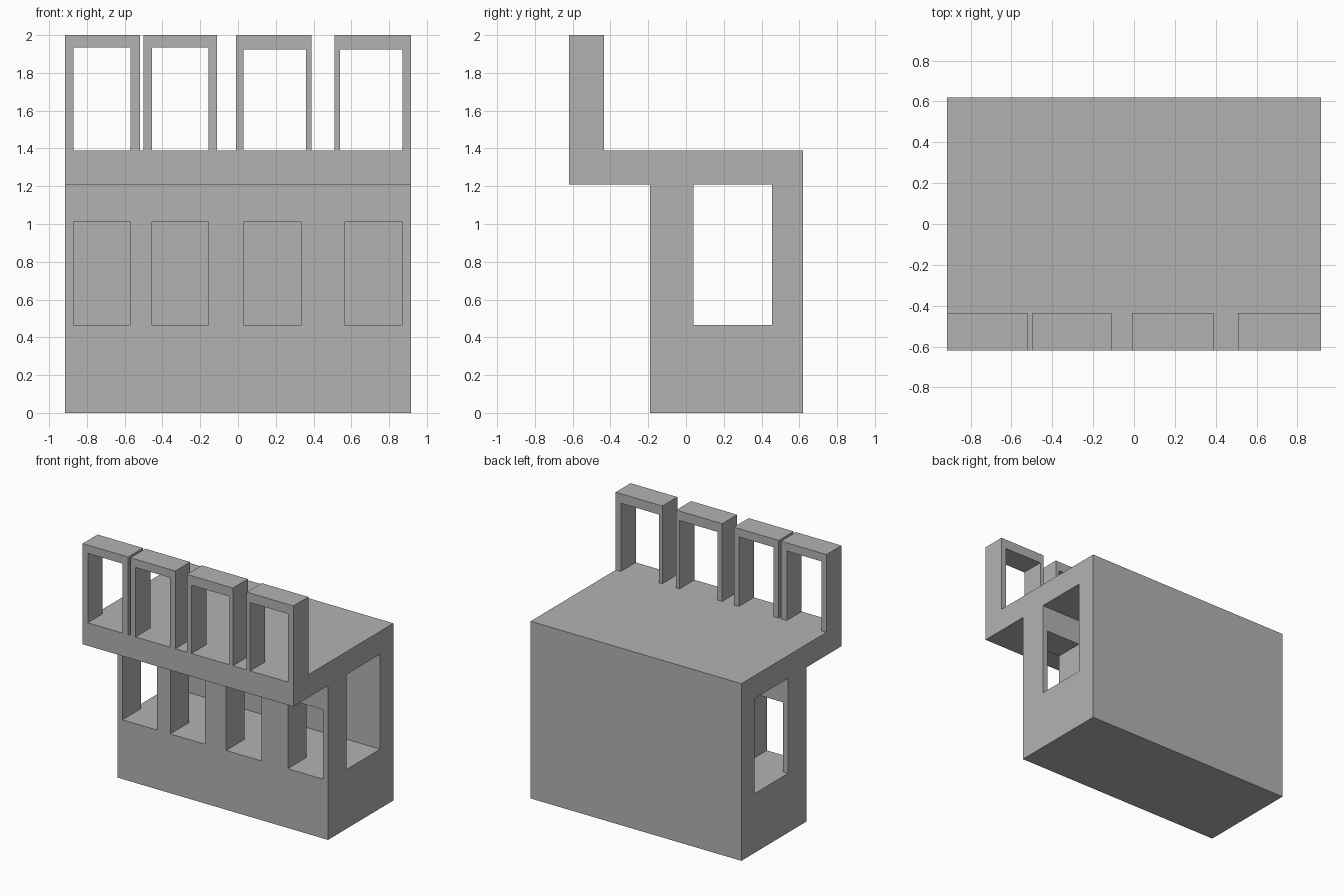
import bpy
import bmesh

cube = bpy.data.objects.get("Cube")
if cube:
    bpy.data.objects.remove(cube, do_unlink=True)

# Single flat grey
grey = bpy.data.materials.new("plain grey")
grey.use_nodes = True
colour = (0.45, 0.45, 0.45, 1)
grey.diffuse_color = colour
grey.node_tree.nodes["Principled BSDF"].inputs["Base Color"].default_value = colour

HALF_W, BACK, FRONT = 0.915, 0.62, -0.62
WALL_FRONT, FRAME_BACK = -0.19, -0.435
SILL, CEILING, DECK, TOP = 0.465, 1.21, 1.39, 2.0


def prism(name, outline, axis, start, end):
    """Extrude a 2D outline along x (outline is y, z) or along y (outline is x, z)."""
    bm = bmesh.new()
    place = (lambda a, b: (start, a, b)) if axis == "x" else (lambda a, b: (a, start, b))
    face = bm.faces.new([bm.verts.new(place(a, b)) for a, b in outline])
    extruded = bmesh.ops.extrude_face_region(bm, geom=[face])["geom"]
    verts = [g for g in extruded if isinstance(g, bmesh.types.BMVert)]
    length = end - start
    bmesh.ops.translate(bm, verts=verts, vec=(length, 0, 0) if axis == "x" else (0, length, 0))
    bmesh.ops.recalc_face_normals(bm, faces=bm.faces)
    mesh = bpy.data.meshes.new(name)
    bm.to_mesh(mesh)
    bm.free()
    mesh.materials.append(grey)
    obj = bpy.data.objects.new(name, mesh)
    bpy.context.collection.objects.link(obj)
    return obj


def rect(a0, a1, b0, b1):
    return [(a0, b0), (a1, b0), (a1, b1), (a0, b1)]


def cut(target, cutter):
    mod = target.modifiers.new("opening", "BOOLEAN")
    mod.operation = "DIFFERENCE"
    mod.solver = "EXACT"
    mod.object = cutter
    bpy.context.view_layer.objects.active = target
    bpy.ops.object.modifier_apply(modifier=mod.name)
    bpy.data.objects.remove(cutter, do_unlink=True)


# Main block with the deck overhanging the front
side = [(WALL_FRONT, 0), (BACK, 0), (BACK, DECK), (FRONT, DECK),
        (FRONT, CEILING), (WALL_FRONT, CEILING)]
body = prism("building_body", side, "x", -HALF_W, HALF_W)

# Passage running from side to side
cut(body, prism("passage_cutter", rect(0.04, 0.455, SILL, CEILING), "x", -1.2, 1.2))

# Front windows opening into the passage
for left, right in [(-0.87, -0.57), (-0.455, -0.155), (0.03, 0.335), (0.565, 0.87)]:
    cut(body, prism("window_cutter", rect(left, right, SILL, 1.01), "y", -0.4, 0.2))

# Open frames along the front edge: outer left/right, inner left/right, lintel underside
frames = [(-HALF_W, -0.52, -0.87, -0.57, 1.935),
          (-0.5, -0.11, -0.455, -0.155, 1.935),
          (-0.01, 0.39, 0.03, 0.36, 1.925),
          (0.51, HALF_W, 0.54, 0.87, 1.925)]
for number, (x0, x1, in0, in1, lintel) in enumerate(frames, 1):
    arch = [(x0, DECK), (in0, DECK), (in0, lintel), (in1, lintel),
            (in1, DECK), (x1, DECK), (x1, TOP), (x0, TOP)]
    prism(f"window_frame_{number}", arch, "y", FRONT, FRAME_BACK)
